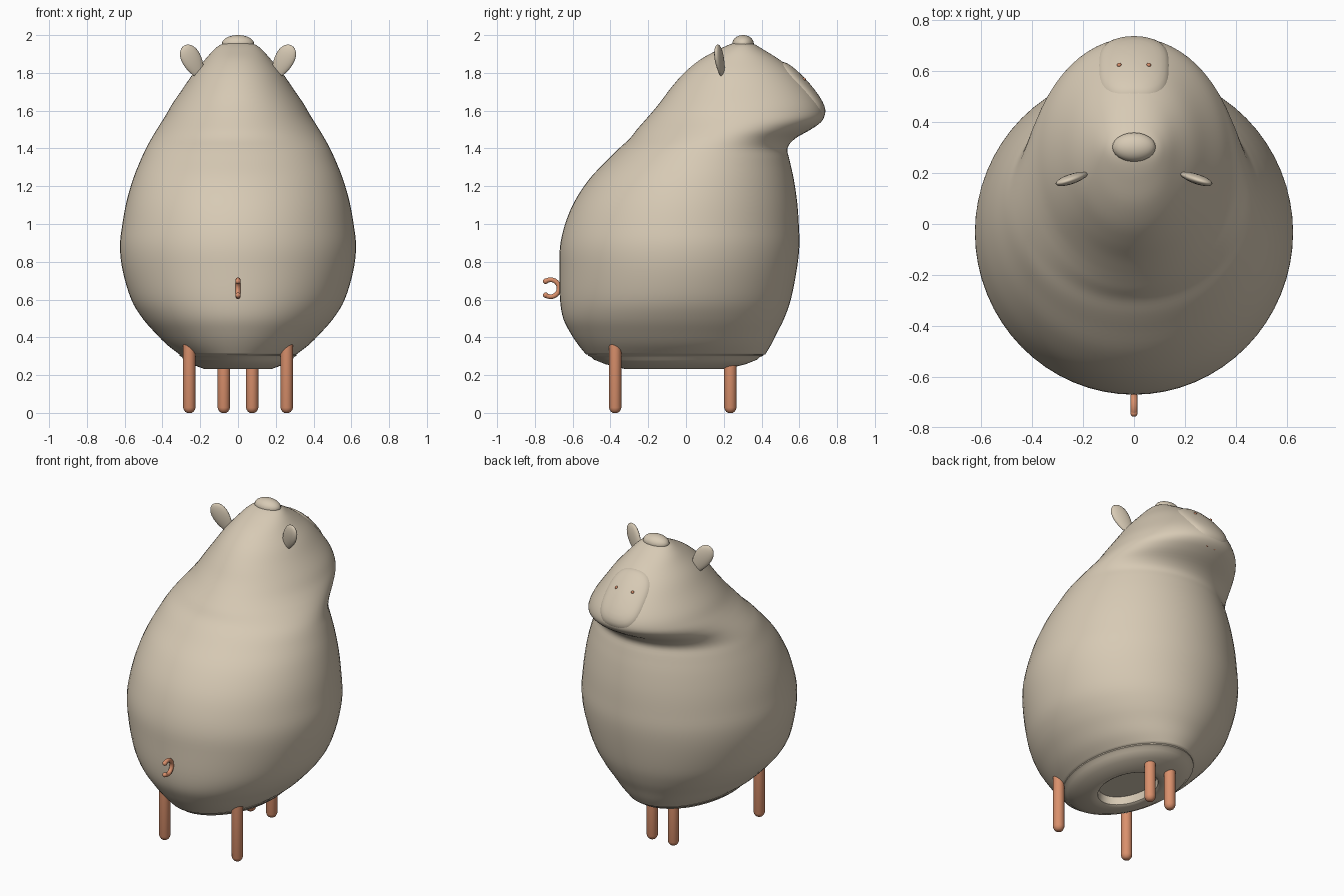
import bpy, bmesh, math
from mathutils import Vector, Matrix
from mathutils.bvhtree import BVHTree

if "Cube" in bpy.data.objects:
    bpy.data.objects.remove(bpy.data.objects["Cube"])


def material(name, rgb):
    m = bpy.data.materials.new(name)
    m.diffuse_color = (*rgb, 1)
    m.use_nodes = True
    m.node_tree.nodes["Principled BSDF"].inputs["Base Color"].default_value = m.diffuse_color
    return m


CREAM = material("warm beige", (0.68, 0.59, 0.46))
ORANGE = material("terracotta orange", (0.70, 0.28, 0.15))


def finish(name, bm, mat, angle=40):
    bmesh.ops.recalc_face_normals(bm, faces=bm.faces)
    me = bpy.data.meshes.new(name)
    bm.to_mesh(me)
    bm.free()
    ob = bpy.data.objects.new(name, me)
    bpy.context.collection.objects.link(ob)
    me.materials.append(mat)
    bpy.ops.object.select_all(action='DESELECT')
    ob.select_set(True)
    bpy.context.view_layer.objects.active = ob
    bpy.ops.object.shade_smooth_by_angle(angle=math.radians(angle))
    return ob


def loft(rows, n=64):
    """Stack ellipses given as (z, back y, front y, half width)."""
    bm = bmesh.new()
    rings = []
    for z, y0, y1, hx in rows:
        cy, hy = (y0 + y1) / 2, (y1 - y0) / 2
        rings.append([bm.verts.new((hx * math.cos(2 * math.pi * i / n),
                                    cy + hy * math.sin(2 * math.pi * i / n), z))
                      for i in range(n)])
    for a, b in zip(rings, rings[1:]):
        for i in range(n):
            j = (i + 1) % n
            bm.faces.new((a[i], a[j], b[j], b[i]))
    bm.faces.new(rings[0])
    bm.faces.new(rings[-1])
    return bm


def smooth_rows(rows, steps=4):
    """Catmull-Rom interpolation between the section rows."""
    out = []
    for k in range(len(rows) - 1):
        p = [rows[min(max(k + d, 0), len(rows) - 1)] for d in (-1, 0, 1, 2)]
        for s in range(steps):
            t = s / steps
            out.append([b + 0.5 * t * (c - a + t * (2 * a - 5 * b + 4 * c - d
                        + t * (3 * (b - c) + d - a))) for a, b, c, d in zip(*p)])
    return out + [list(rows[-1])]


# Body and head in one lofted skin
sections = [
    (0.31, -0.53, 0.42, 0.31), (0.36, -0.57, 0.45, 0.375), (0.42, -0.61, 0.48, 0.435),
    (0.50, -0.65, 0.52, 0.505), (0.60, -0.667, 0.555, 0.565), (0.75, -0.67, 0.585, 0.61),
    (0.88, -0.667, 0.60, 0.625), (1.00, -0.64, 0.597, 0.612), (1.12, -0.59, 0.588, 0.59),
    (1.24, -0.51, 0.57, 0.555), (1.34, -0.415, 0.548, 0.515), (1.40, -0.355, 0.537, 0.487),
    (1.45, -0.30, 0.575, 0.46), (1.50, -0.26, 0.66, 0.43), (1.54, -0.225, 0.715, 0.405),
    (1.58, -0.19, 0.733, 0.38), (1.64, -0.14, 0.715, 0.345), (1.72, -0.08, 0.66, 0.29),
    (1.80, -0.01, 0.585, 0.235), (1.87, 0.075, 0.495, 0.175), (1.92, 0.165, 0.415, 0.13),
    (1.95, 0.23, 0.365, 0.09), (1.965, 0.28, 0.32, 0.03)]
bm = loft(smooth_rows(sections))
tree = BVHTree.FromBMesh(bm)
finish("body", bm, CREAM, 60)

# Stopper in the underside, with a round recess
stopper = [(1.0, 0.312), (1.0, 0.303), (0.96, 0.296), (0.93, 0.282), (0.80, 0.258),
           (0.58, 0.233), (0.50, 0.232), (0.46, 0.24), (0.45, 0.29)]
finish("base_stopper", loft([(z, -0.055 - 0.465 * s, -0.055 + 0.465 * s, 0.31 * s)
                             for s, z in stopper]), CREAM)


def ellipsoid(name, loc, radii, mat, rot=Matrix(), taper=0.0):
    bm = bmesh.new()
    bmesh.ops.create_uvsphere(bm, u_segments=24, v_segments=16, radius=1)
    for v in bm.verts:
        k = 1 + taper * v.co.z
        v.co = Vector((v.co.x * radii[0] * k, v.co.y * radii[1] * k, v.co.z * radii[2]))
    bm.transform(Matrix.Translation(loc) @ rot)
    return finish(name, bm, mat, 60)


# Knob on the crown
ellipsoid("crown_knob", (0, 0.302, 1.955), (0.085, 0.057, 0.045), CREAM)

# Snout pad laid on the slanted face
T, N, C = Vector((0, 0.62, -0.78)), Vector((0, 0.78, 0.62)), Vector((0, 0.63, 1.72))


def on_face(u, v, lift):
    p = C + Vector((u, 0, 0)) + T * v
    hit = tree.ray_cast(p + N * 0.4, -N, 0.6)[0] or tree.find_nearest(p)[0]
    return hit + N * lift


bm = bmesh.new()
SEG = 48
prev = None
centre = bm.verts.new(on_face(0, 0, 0.011))
for r in (0.2, 0.4, 0.6, 0.75, 0.87, 0.94, 0.98, 1.0):
    ring = []
    for i in range(SEG):
        a = 2 * math.pi * i / SEG
        c, s = math.cos(a), math.sin(a)
        u = math.copysign(abs(c) ** 0.72, c) * 0.14 * r
        v = math.copysign(abs(s) ** 0.72, s) * 0.185 * r
        ring.append(bm.verts.new(on_face(u, v, 0.015 * (1 - r ** 14) - 0.004)))
    for i in range(SEG):
        j = (i + 1) % SEG
        if prev:
            bm.faces.new((prev[i], ring[i], ring[j], prev[j]))
        else:
            bm.faces.new((centre, ring[i], ring[j]))
    prev = ring
finish("snout_pad", bm, CREAM, 60)


def tube(name, points, radius):
    """Round bar with ball ends along a path."""
    cu = bpy.data.curves.new(name, 'CURVE')
    cu.dimensions = '3D'
    cu.bevel_depth = radius
    cu.bevel_resolution = 3
    cu.use_fill_caps = True
    sp = cu.splines.new('POLY')
    sp.points.add(len(points) - 1)
    for p, co in zip(sp.points, points):
        p.co = (*co, 1)
    cu.materials.append(ORANGE)
    bpy.context.collection.objects.link(bpy.data.objects.new(name, cu))
    for k, end in enumerate((points[0], points[-1])):
        ellipsoid(f"{name}_end_{k}", end, (radius * 1.1,) * 3, ORANGE)


# Curled tail and small mouth under the snout
arc = [math.radians(125 - 250 * i / 16) for i in range(17)]
tube("tail", [(0, -0.717 + 0.045 * math.cos(a), 0.66 + 0.045 * math.sin(a)) for a in arc], 0.013)
tube("mouth", [(0.03 * math.cos(a), 0.695 - 0.015 * math.sin(a), 1.53)
               for a in (math.pi * i / 8 for i in range(9))], 0.006)

# Mirrored parts: nostrils, ears, legs
for side, label in ((-1, "left"), (1, "right")):
    ellipsoid(f"nostril_{label}", on_face(side * 0.058, -0.04, 0.01), (0.009,) * 3, ORANGE)

    axis = Vector((side * 0.09, -0.035, 0.165)).normalized()
    flat = Vector((side * 0.28, 0.95, 0.05))
    flat = (flat - axis * flat.dot(axis)).normalized()
    wide = flat.cross(axis)
    rot = Matrix((wide, flat, axis)).transposed().to_4x4()
    ellipsoid(f"ear_{label}", (side * 0.238, 0.18, 1.858), (0.052, 0.019, 0.1), CREAM, rot, 0.25)

    for pair, x, y, top in (("wide", 0.258, -0.375, 0.375), ("narrow", 0.075, 0.235, 0.27)):
        bm = loft([(z, y - r, y + r, r) for z, r in
                   ((0.006, 0.012), (0.012, 0.022), (0.022, 0.029), (0.034, 0.033), (top, 0.033))], 24)
        bm.transform(Matrix.Translation((side * x, 0, 0)))
        bmesh.ops.translate(bm, verts=bm.verts, vec=(0, 0, -0.006))
        finish(f"{pair}_leg_{label}", bm, ORANGE)
